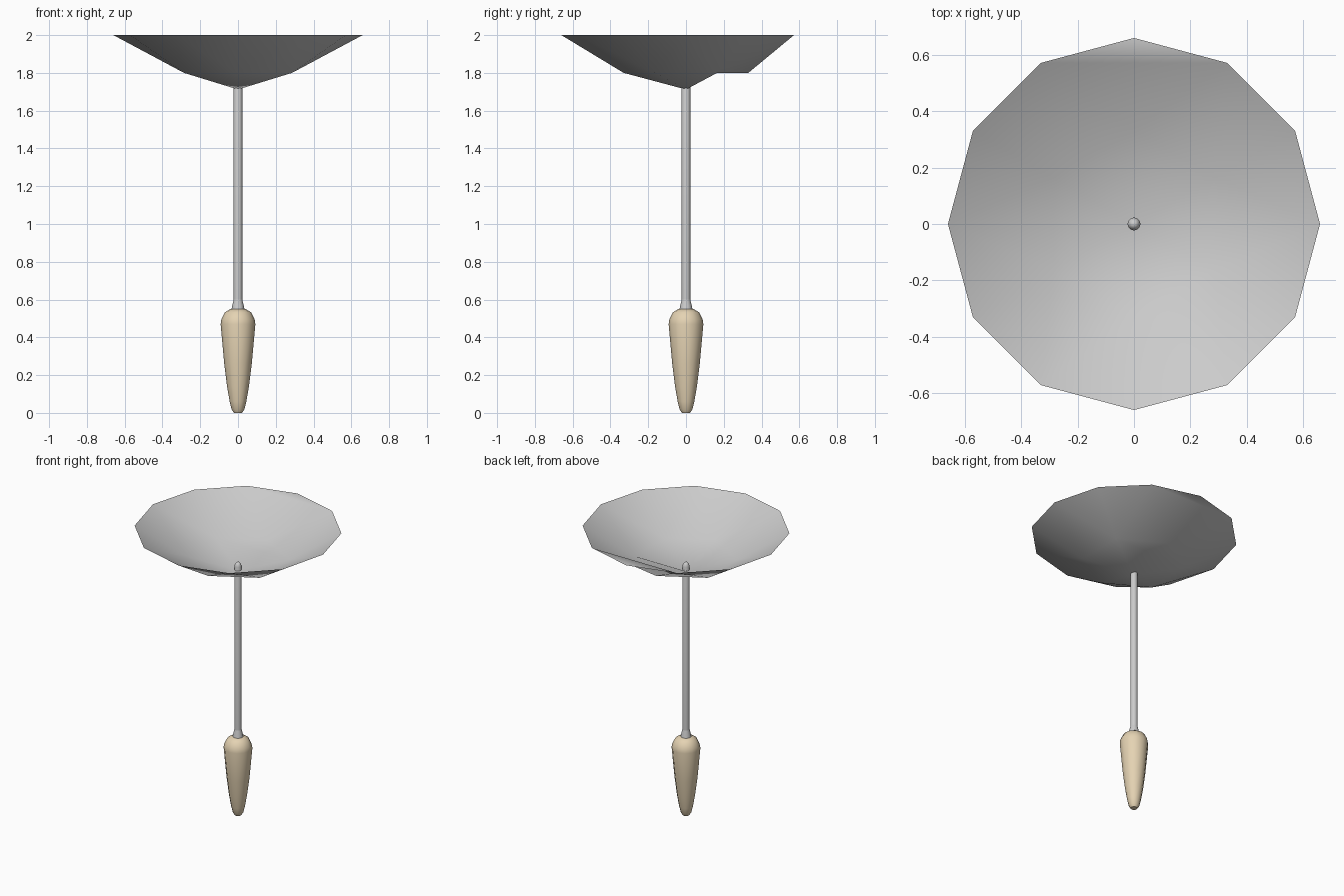
import bpy, bmesh
from math import sin, cos, pi, radians

if "Cube" in bpy.data.objects:
    bpy.data.objects.remove(bpy.data.objects["Cube"])

def finish(name, bm, angle, color=None):
    me = bpy.data.meshes.new(name)
    bm.to_mesh(me)
    bm.free()
    ob = bpy.data.objects.new(name, me)
    bpy.context.collection.objects.link(ob)
    if color:
        mat = bpy.data.materials.new(name + "_material")
        mat.diffuse_color = color
        mat.use_nodes = True
        mat.node_tree.nodes["Principled BSDF"].inputs["Base Color"].default_value = mat.diffuse_color
        me.materials.append(mat)
    bpy.ops.object.select_all(action='DESELECT')
    ob.select_set(True)
    bpy.context.view_layer.objects.active = ob
    bpy.ops.object.shade_smooth_by_angle(angle=radians(angle))
    return ob

def lathe(name, profile, sides=12, color=None):
    # closed turned part from (radius, z) points, bottom to top
    bm = bmesh.new()
    rings = [[bm.verts.new((r * cos(2 * pi * i / sides), r * sin(2 * pi * i / sides), z))
              for i in range(sides)] for r, z in profile]
    for a, b in zip(rings, rings[1:]):
        for i in range(sides):
            j = (i + 1) % sides
            bm.faces.new((a[i], a[j], b[j], b[i]))
    bm.faces.new(rings[0][::-1])
    bm.faces.new(rings[-1])
    return finish(name, bm, 50, color)

# wooden handle
lathe("handle", [(.022, 0), (.034, .018), (.044, .06), (.058, .14), (.073, .26),
                 (.092, .47), (.088, .495), (.07, .532), (.04, .55)],
      color=(.78, .65, .45, 1))

# collar and rod with rounded tip
lathe("collar", [(.036, .54), (.03, .57), (.023, .60)])
lathe("rod", [(.023, .56), (.023, 1.745), (.018, 1.76), (.009, 1.77)])

# shallow dish: twelve-sided rim, six-sided middle ring, one low point
bm = bmesh.new()
def ring(r, z, step, start=0):
    return {a: bm.verts.new((r * cos(radians(a)), r * sin(radians(a)), z))
            for a in range(start, 360, step)}
rim = ring(.66, 2.0, 30)
mid = ring(.33, 1.8, 60, 30)
low = bm.verts.new((0, 0, 1.712))
for a in mid:
    before, after, nxt = rim[a - 30], rim[(a + 30) % 360], mid[(a + 60) % 360]
    bm.faces.new((mid[a], after, nxt))
    if a == 90:
        # flattened back corner
        bm.faces.new((mid[a], before, after))
        bm.faces.new((before, rim[a], after))
    else:
        bm.faces.new((mid[a], before, rim[a]))
        bm.faces.new((mid[a], rim[a], after))
    if a not in (30, 90):
        bm.faces.new((low, mid[a], nxt))
bm.faces.new((mid[30], mid[90], mid[150]))
bm.faces.new((low, mid[30], mid[150]))
finish("dish", bm, 40)
